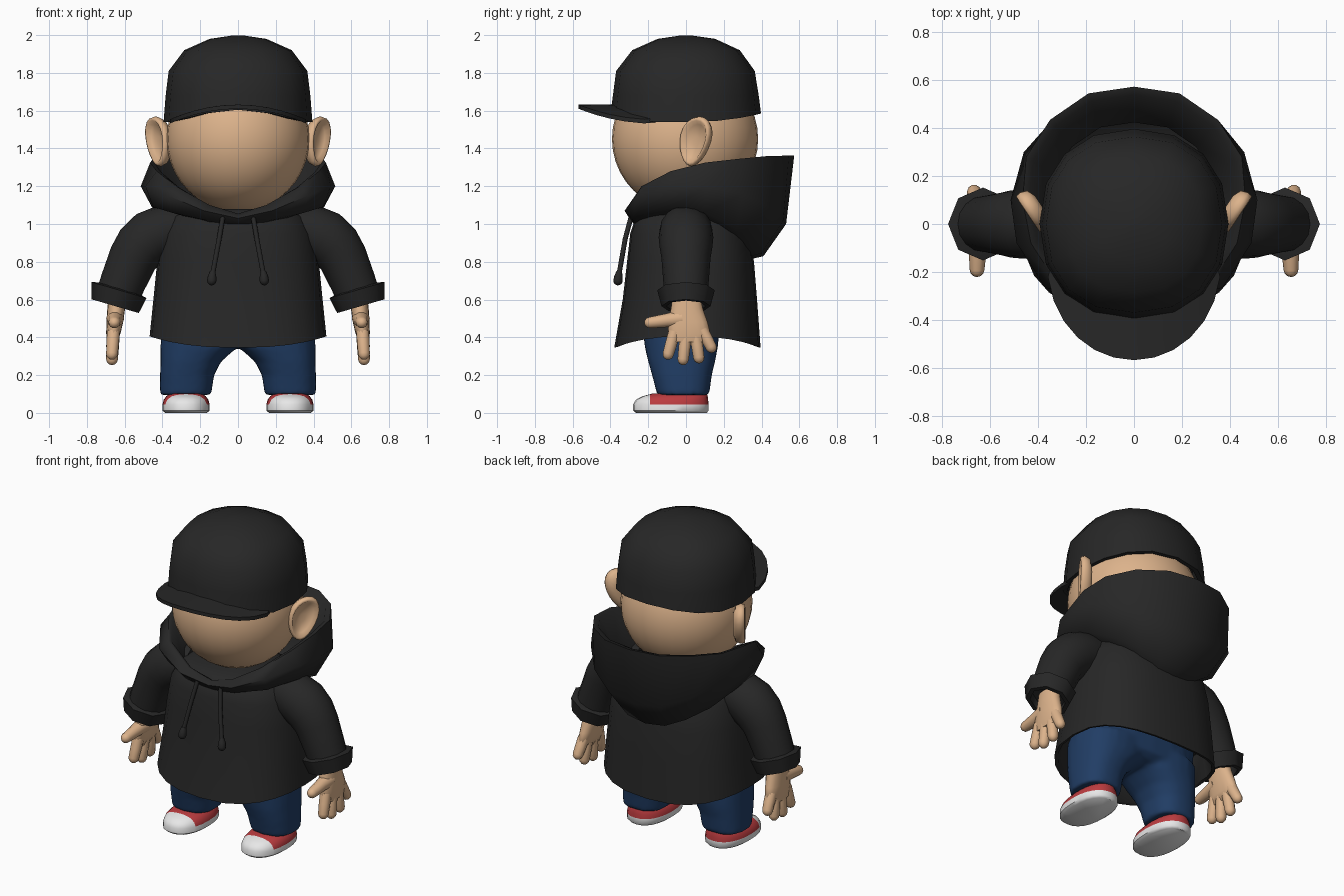
import bpy, bmesh, math
from mathutils import Vector, Matrix

if "Cube" in bpy.data.objects:
    bpy.data.objects.remove(bpy.data.objects["Cube"])


def material(name, rgb):
    m = bpy.data.materials.new(name)
    m.diffuse_color = (*rgb, 1)
    m.use_nodes = True
    m.node_tree.nodes["Principled BSDF"].inputs["Base Color"].default_value = m.diffuse_color
    return m


BLACK = material("charcoal cloth", (0.020, 0.020, 0.020))
SKIN = material("skin", (0.72, 0.45, 0.26))
DENIM = material("navy denim", (0.015, 0.047, 0.13))
RED = material("red canvas", (0.50, 0.045, 0.05))
WHITE = material("white rubber", (0.80, 0.80, 0.80))


def finish(bm, name, mats, mirror=False, sharp=50, rule=None):
    """Turn a bmesh into a smooth object whose steep edges stay sharp."""
    bmesh.ops.recalc_face_normals(bm, faces=bm.faces[:])
    for f in bm.faces:
        f.smooth = True
        if rule:
            f.material_index = rule(f.calc_center_median())
    for e in bm.edges:
        if len(e.link_faces) == 2 and e.calc_face_angle(0) > math.radians(sharp):
            e.smooth = False
    me = bpy.data.meshes.new(name)
    bm.to_mesh(me)
    bm.free()
    ob = bpy.data.objects.new(name, me)
    bpy.context.collection.objects.link(ob)
    for m in mats:
        me.materials.append(m)
    if mirror:
        ob.modifiers.new("mirror", 'MIRROR').use_mirror_merge = False
    return ob


def loft(bm, rings, cap0=True, cap1=True):
    """Skin a list of closed rings with quads."""
    vs = [[bm.verts.new(p) for p in r] for r in rings]
    n = len(vs[0])
    for a, b in zip(vs, vs[1:]):
        for i in range(n):
            j = (i + 1) % n
            bm.faces.new((a[i], a[j], b[j], b[i]))
    if cap0:
        bm.faces.new(vs[0][::-1])
    if cap1:
        bm.faces.new(vs[-1])


def oval(z, x0, x1, y0, y1, power=2.0, sides=24, lift=None):
    """Horizontal superellipse ring filling a rectangle; lift(s) offsets z."""
    pts = []
    for i in range(sides):
        a = 2 * math.pi * i / sides
        c, s = math.cos(a), math.sin(a)
        sx = math.copysign(abs(c) ** (2 / power), c)
        sy = math.copysign(abs(s) ** (2 / power), s)
        pts.append(Vector(((x0 + x1) / 2 + (x1 - x0) / 2 * sx,
                           (y0 + y1) / 2 + (y1 - y0) / 2 * sy,
                           z + (lift(s) if lift else 0))))
    return pts


def tube(bm, pts, radii, ref, sides=12, axis=None, rounded=False):
    """Tube along points; ref is a side direction, axis fixes the ring tilt."""
    pts = [Vector(p) for p in pts]
    radii = list(radii)
    tans = [(pts[min(i + 1, len(pts) - 1)] - pts[max(i - 1, 0)]).normalized()
            if axis is None else Vector(axis).normalized() for i in range(len(pts))]
    if rounded:
        p, t, r = pts[-1], tans[-1], radii[-1]
        for k in (30, 60, 82):
            a = math.radians(k)
            pts.append(p + t * r * math.sin(a))
            radii.append(r * math.cos(a))
            tans.append(t)
    rings = []
    for p, r, t in zip(pts, radii, tans):
        u = Vector(ref)
        u = (u - t * u.dot(t)).normalized()
        v = t.cross(u)
        rings.append([p + r * (u * math.cos(a) + v * math.sin(a))
                      for a in (2 * math.pi * i / sides for i in range(sides))])
    loft(bm, rings)


X, Y = (1, 0, 0), (0, 1, 0)

# Head
bm = bmesh.new()
bmesh.ops.create_uvsphere(bm, u_segments=32, v_segments=20, radius=1,
                          matrix=Matrix.Translation((0, -0.005, 1.45)) @ Matrix.Diagonal((0.378, 0.387, 0.385, 1)))
finish(bm, "head", [SKIN])

# Ears: dished ovals flaring backwards, with a raised rim
bm = bmesh.new()
along, out = Vector((0.55, 0.83, 0)), Vector((0.83, -0.55, 0))
rings = []
for r, n in ((0.55, -0.045), (0.9, -0.03), (1.0, 0.0), (0.95, 0.022), (0.84, 0.024), (0.68, 0.002), (0.2, -0.006)):
    ring = []
    for i in range(20):
        a = 2 * math.pi * i / 20
        v = r * math.sin(a)
        u = r * math.cos(a) * (0.09 + 0.02 * v) + 0.025 * v
        ring.append(Vector((0.422, 0.05, 1.437)) + along * u + out * n + Vector((0, 0, 0.133 * v)))
    rings.append(ring)
loft(bm, rings)
finish(bm, "ears", [SKIN], mirror=True, sharp=80)

# Cap crown, with its lower edge arched over the face
bm = bmesh.new()
edge = lambda s: 0.045 * s * s if s > 0 else 0.065 * s ** 4
rings = [oval(1.70, -0.34, 0.34, -0.34, 0.34, 2.2, 16),
         oval(1.54, -0.372, 0.372, -0.378, 0.372, 2.2, 16, edge),
         oval(1.54, -0.394, 0.394, -0.397, 0.397, 2.25, 16, edge)]
for z, rx, yf, yb in ((1.68, 0.383, -0.387, 0.385), (1.81, 0.367, -0.37, 0.364),
                      (1.92, 0.285, -0.285, 0.285), (1.98, 0.15, -0.15, 0.155), (1.998, 0.03, -0.03, 0.03)):
    rings.append(oval(z, -rx, rx, yf, yb, 2.3, 16))
loft(bm, rings)
finish(bm, "cap_crown", [BLACK])

# Cap brim: curved sheet that wraps from the crown's sides to a rounded front
bm = bmesh.new()
grid = []
for i in range(13):
    u = i / 6 - 1
    a, b = math.radians(66) * u, math.radians(80) * u
    inner = Vector((0.375 * math.sin(a), -0.375 * math.cos(a), 0))
    outer = Vector((0.365 * math.sin(b), -0.13 - 0.438 * math.cos(b) ** 0.9, 0))
    row = []
    for k in range(4):
        p = inner.lerp(outer, k / 3)
        p.z = 1.632 - 0.60 * p.x ** 2
        row.append(bm.verts.new(p))
    grid.append(row)
for a, b in zip(grid, grid[1:]):
    for k in range(3):
        bm.faces.new((a[k], a[k + 1], b[k + 1], b[k]))
geo = bmesh.ops.extrude_face_region(bm, geom=bm.faces[:])["geom"]
bmesh.ops.translate(bm, vec=(0, 0, -0.022), verts=[g for g in geo if isinstance(g, bmesh.types.BMVert)])
finish(bm, "cap_brim", [BLACK])

# Hoodie body: open hem that dips at front and back
bm = bmesh.new()
dip = lambda s: -0.06 * s * s
rings = [oval(0.58, -0.42, 0.42, -0.30, 0.34, 2.5),
         oval(0.41, -0.45, 0.45, -0.36, 0.375, 2.5, lift=dip)]
for z, rx, yf, yb, d in ((0.405, 0.468, -0.38, 0.395, dip), (0.60, 0.448, -0.335, 0.376, None),
                         (0.80, 0.428, -0.312, 0.36, None), (0.95, 0.40, -0.295, 0.33, None),
                         (1.04, 0.35, -0.265, 0.28, None), (1.08, 0.27, -0.2, 0.2, None)):
    rings.append(oval(z, -rx, rx, yf, yb, 2.5, lift=d))
loft(bm, rings)
finish(bm, "hoodie_body", [BLACK], sharp=65)

# Hood: rim, bulge and lower edge at stations from front to back
stations = [((0, -.275, 1.055), (0, -.30, 1.03), (0, -.27, .99)),
            ((.15, -.285, 1.10), (.18, -.325, 1.07), (.17, -.28, 1.02)),
            ((.33, -.235, 1.20), (.37, -.265, 1.15), (.35, -.21, 1.06)),
            ((.43, -.08, 1.28), (.49, -.08, 1.20), (.45, -.05, 1.09)),
            ((.465, .10, 1.325), (.515, .10, 1.20), (.44, .10, 1.06)),
            ((.45, .28, 1.345), (.46, .30, 1.16), (.36, .27, .97)),
            ((.35, .435, 1.36), (.34, .435, 1.09), (.25, .36, .90)),
            ((.19, .545, 1.362), (.18, .515, 1.02), (.13, .40, .845)),
            ((0, .573, 1.362), (0, .53, 1.0), (0, .41, .83))]


def hood_ring(k, scale=1.0, dz=0.0):
    half = [Vector((s[k][0] * scale, s[k][1] * scale, s[k][2] + dz)) for s in stations]
    return half + [Vector((-p.x, p.y, p.z)) for p in half[-2:0:-1]]


bm = bmesh.new()
loft(bm, [hood_ring(2, 0.7, -0.03), hood_ring(2), hood_ring(1), hood_ring(0),
          hood_ring(0, 0.94, -0.008), hood_ring(0, 0.74, -0.24)], False, False)
finish(bm, "hood", [BLACK], sharp=65)

# Sleeves and turned-up cuffs
bm = bmesh.new()
tube(bm, [(.28, 0, .98), (.38, 0, .965), (.46, 0, .93), (.515, 0, .88), (.555, 0, .82), (.61, 0, .69), (.64, 0, .61)],
     [.12, .14, .145, .14, .13, .12, .115], Y, 16)
finish(bm, "sleeves", [BLACK], mirror=True)
bm = bmesh.new()
tube(bm, [(.628, 0, .66), (.63, 0, .65), (.65, 0, .565), (.65, 0, .565), (.635, 0, .63)],
     [.11, .152, .13, .105, .10], Y, 8, axis=(.28, 0, -.96))
finish(bm, "cuffs", [BLACK], mirror=True)

# Drawstrings with thick ends
bm = bmesh.new()
tube(bm, [(.08, -.29, 1.04), (.10, -.322, .92), (.137, -.357, .72)], [.013] * 3, X, 8)
tube(bm, [(.134, -.353, .75), (.137, -.357, .725), (.139, -.36, .70)], [.014, .022, .025], X, 8, rounded=True)
finish(bm, "drawstrings", [BLACK], mirror=True)

# Hands: palm, four fingers and a thumb
bm = bmesh.new()
loft(bm, [oval(z, x - rx, x + rx, y0, y1, 2.3, 16) for z, x, rx, y0, y1 in
          ((.62, .64, .045, -.07, .075), (.55, .645, .047, -.08, .09), (.48, .652, .044, -.095, .115),
           (.42, .66, .038, -.095, .13), (.375, .665, .026, -.08, .10))])
for y0, z0, y1, z1 in ((-.06, .43, -.094, .312), (0, .42, -.015, .284), (.05, .42, .068, .293), (.085, .44, .133, .348)):
    tube(bm, [(.66, y0, z0), (.663, (y0 + y1) / 2, (z0 + z1) / 2), (.667, y1, z1)], [.034, .033, .031], X, 10, rounded=True)
tube(bm, [(.65, -.02, .50), (.652, -.10, .49), (.655, -.19, .478)], [.048, .038, .031], X, 10, rounded=True)
finish(bm, "hands", [SKIN], mirror=True, sharp=70)

# Jeans: hips and both legs fused into one smooth surface
bm = bmesh.new()
loft(bm, [oval(z, -rx, rx, y0, y1, 2.5) for z, rx, y0, y1 in
          ((.345, .22, -.1, .07), (.36, .35, -.18, .13), (.39, .41, -.22, .17), (.62, .405, -.25, .21))])
for s in (1, -1):
    loft(bm, [oval(z, s * x0, s * x1, y0, y1, 2.4) for z, x0, x1, y0, y1 in
              ((.095, .142, .413, -.153, .123), (.20, .126, .413, -.18, .137), (.27, .09, .411, -.20, .154),
               (.32, .035, .411, -.212, .164), (.345, .002, .411, -.218, .168), (.45, -.02, .405, -.23, .18))])
jeans = finish(bm, "jeans", [DENIM])
remesh = jeans.modifiers.new("fuse", 'REMESH')
remesh.mode, remesh.voxel_size, remesh.use_smooth_shade = 'VOXEL', 0.014, True
soften = jeans.modifiers.new("soften", 'SMOOTH')
soften.factor, soften.iterations = 0.5, 6

# Shoes: white sole and toe cap, red upper
bm = bmesh.new()
loft(bm, [oval(z, x0, x1, y0, y1, 2.3) for z, x0, x1, y0, y1 in
          ((0, .165, .385, -.265, .11), (.012, .15, .40, -.28, .12), (.045, .15, .40, -.28, .12),
           (.07, .157, .393, -.265, .117), (.088, .17, .38, -.23, .115), (.102, .19, .36, -.18, .11))])
bmesh.ops.bisect_plane(bm, geom=bm.verts[:] + bm.edges[:] + bm.faces[:],
                       plane_co=(0, -.19, 0), plane_no=(0, 1, 0))
finish(bm, "shoes", [WHITE, RED], mirror=True,
       rule=lambda c: 1 if c.z > 0.046 and c.y > -0.19 else 0)
